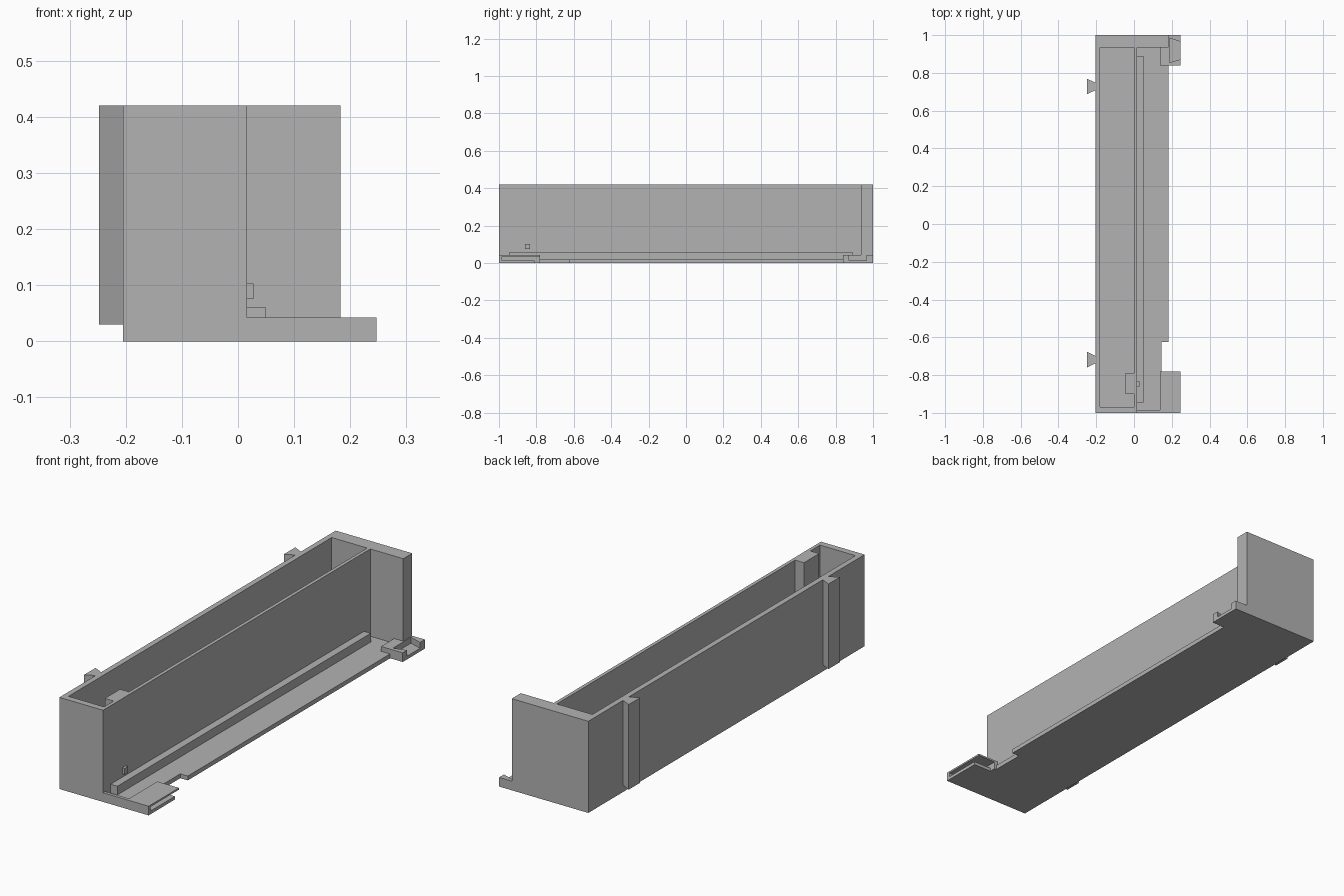
import bpy, bmesh

cube = bpy.data.objects.get("Cube")
if cube:
    bpy.data.objects.remove(cube, do_unlink=True)

grey = bpy.data.materials.new("plain grey")
grey.use_nodes = True
grey.diffuse_color = (0.45, 0.45, 0.45, 1)
grey.node_tree.nodes["Principled BSDF"].inputs["Base Color"].default_value = (0.45, 0.45, 0.45, 1)


def prism(name, outline, z0, z1):
    """Extrude a flat xy outline from z0 up to z1."""
    bm = bmesh.new()
    face = bm.faces.new([bm.verts.new((x, y, z0)) for x, y in outline])
    top = bmesh.ops.extrude_face_region(bm, geom=[face])["geom"]
    for v in top:
        if isinstance(v, bmesh.types.BMVert):
            v.co.z = z1
    bmesh.ops.recalc_face_normals(bm, faces=bm.faces)
    mesh = bpy.data.meshes.new(name)
    bm.to_mesh(mesh)
    bm.free()
    mesh.materials.append(grey)
    obj = bpy.data.objects.new(name, mesh)
    bpy.context.collection.objects.link(obj)
    return obj


def box(name, x0, x1, y0, y1, z0, z1):
    return prism(name, [(x0, y0), (x1, y0), (x1, y1), (x0, y1)], z0, z1)


def cut(obj, cutter):
    mod = obj.modifiers.new("cut", 'BOOLEAN')
    mod.operation = 'DIFFERENCE'
    mod.solver = 'EXACT'
    mod.object = cutter
    cutter.hide_render = True
    cutter.hide_viewport = True
    cutter.display_type = 'WIRE'


# Deep trough with its long back wall running on across the ledge
trough = prism("trough", [(-.205, -1), (.016, -1), (.016, .935), (.183, .935),
                          (.183, 1), (-.205, 1)], 0, .42)
# The cavity leaves a full-height block standing against the inner wall
cavity = prism("trough_cavity", [(-.18, -.97), (0, -.97), (0, -.9), (-.045, -.9),
                                 (-.045, -.79), (0, -.79), (0, .935), (-.18, .935)], .02, .5)
cut(trough, cavity)

# Thin ledge with a notch in its outer edge
prism("ledge", [(.016, -1), (.145, -1), (.145, -.625), (.183, -.625),
                (.183, .935), (.016, .935)], 0, .02)
box("ledge_rail", .016, .05, -.945, .89, .02, .06)
box("wall_peg", .016, .028, -.86, -.835, .075, .103)

# Front lip and slotted tab
box("front_lip", .016, .247, -1, -.985, 0, .042)
box("front_tab_top", .137, .247, -.985, -.78, .034, .042)
box("front_tab_bottom", .145, .247, -.985, -.81, 0, .015)
box("front_tab_web", .137, .155, -.985, -.78, 0, .034)

# Back tab with a dovetail socket
back_tab = box("back_tab", .137, .247, .84, 1, 0, .042)
socket = prism("socket_cutter", [(.187, .855), (.247, .872), (.26, .876), (.26, .961),
                                 (.247, .965), (.187, .985)], .015, .1)
cut(back_tab, socket)

# Dovetail runners on the outer wall
for name, y in (("front_runner", -.718), ("back_runner", .728)):
    prism(name, [(-.205, y - .02), (-.205, y + .02), (-.248, y + .041), (-.248, y - .041)], .03, .42)
